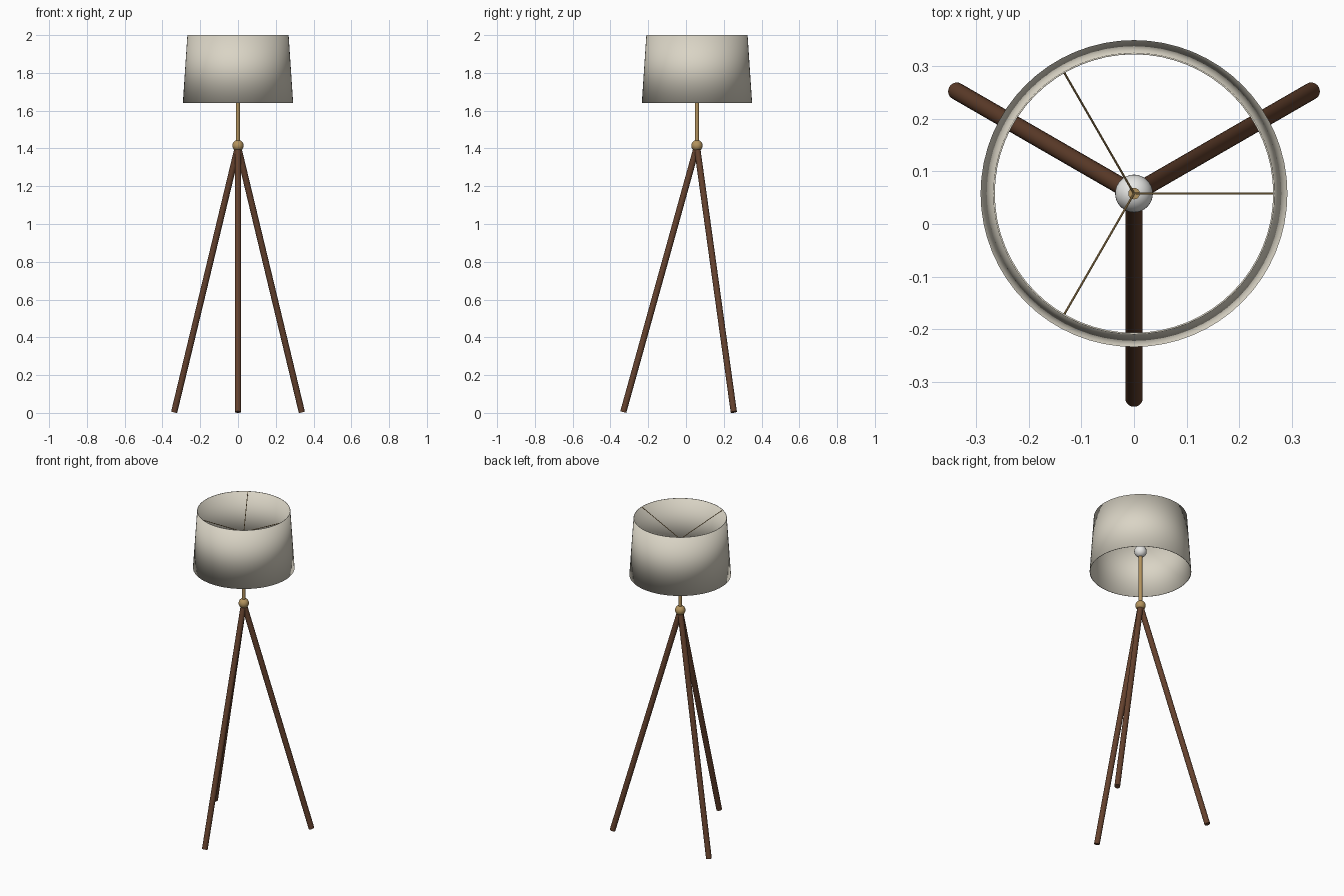
import bpy, math
from mathutils import Vector

if "Cube" in bpy.data.objects:
    bpy.data.objects.remove(bpy.data.objects["Cube"], do_unlink=True)

AXIS_Y = 0.058      # the lamp's own axis
JOINT_Z = 1.415     # ball where the legs meet
HUB_Z = 1.865       # hub of the shade spokes


def material(name, color):
    m = bpy.data.materials.new(name)
    m.use_nodes = True
    m.diffuse_color = (*color, 1)
    m.node_tree.nodes["Principled BSDF"].inputs["Base Color"].default_value = (*color, 1)
    return m


wood = material("dark wood", (0.13, 0.054, 0.027))
brass = material("brass", (0.45, 0.29, 0.11))
linen = material("linen", (0.70, 0.66, 0.56))
glass = material("white glass", (0.80, 0.80, 0.78))


def on_axis(radius, angle, z):
    a = math.radians(angle)
    return Vector((radius * math.cos(a), AXIS_Y + radius * math.sin(a), z))


def rod(name, start, end, radius, mat, sides=24):
    d = end - start
    bpy.ops.mesh.primitive_cylinder_add(vertices=sides, radius=radius, depth=d.length,
                                        location=(start + end) / 2)
    o = bpy.context.object
    o.name = name
    o.rotation_euler = d.to_track_quat('Z', 'Y').to_euler()
    o.data.materials.append(mat)
    bpy.ops.object.shade_smooth_by_angle()
    return o


def ball(name, z, radius, mat):
    bpy.ops.mesh.primitive_uv_sphere_add(segments=32, ring_count=16, radius=radius,
                                         location=(0, AXIS_Y, z))
    o = bpy.context.object
    o.name = name
    o.data.materials.append(mat)
    bpy.ops.object.shade_smooth()


# Tripod legs
for name, angle in (("front_leg", 270), ("back_left_leg", 30), ("back_right_leg", 150)):
    rod(name, on_axis(0.39, angle, 0.0045), on_axis(0, angle, JOINT_Z - 0.005), 0.0165, wood)

# Joint, pole and bulb
ball("joint_ball", JOINT_Z, 0.03, brass)
rod("pole", on_axis(0, 0, JOINT_Z), on_axis(0, 0, HUB_Z), 0.011, brass)
ball("bulb", 1.773, 0.036, glass)

# Spokes rising from the hub to the shade's top rim
for i in range(3):
    rod(f"shade_spoke_{i + 1}", on_axis(0, i * 120, HUB_Z),
        on_axis(0.266, i * 120, 1.995), 0.002, brass, 8)

# Open tapered shade: a thin closed wall swept round the axis
SIDES = 64
profile = [(0.292, 1.64), (0.268, 2.0), (0.265, 2.0), (0.289, 1.64)]
verts = [on_axis(r, 360 * i / SIDES, z) for i in range(SIDES) for r, z in profile]
faces = []
for i in range(SIDES):
    a, b = 4 * i, 4 * ((i + 1) % SIDES)
    for k in range(4):
        n = (k + 1) % 4
        faces.append((a + k, b + k, b + n, a + n))
mesh = bpy.data.meshes.new("shade")
mesh.from_pydata(verts, [], faces)
mesh.materials.append(linen)
mesh.shade_smooth()
shade = bpy.data.objects.new("shade", mesh)
bpy.context.collection.objects.link(shade)
